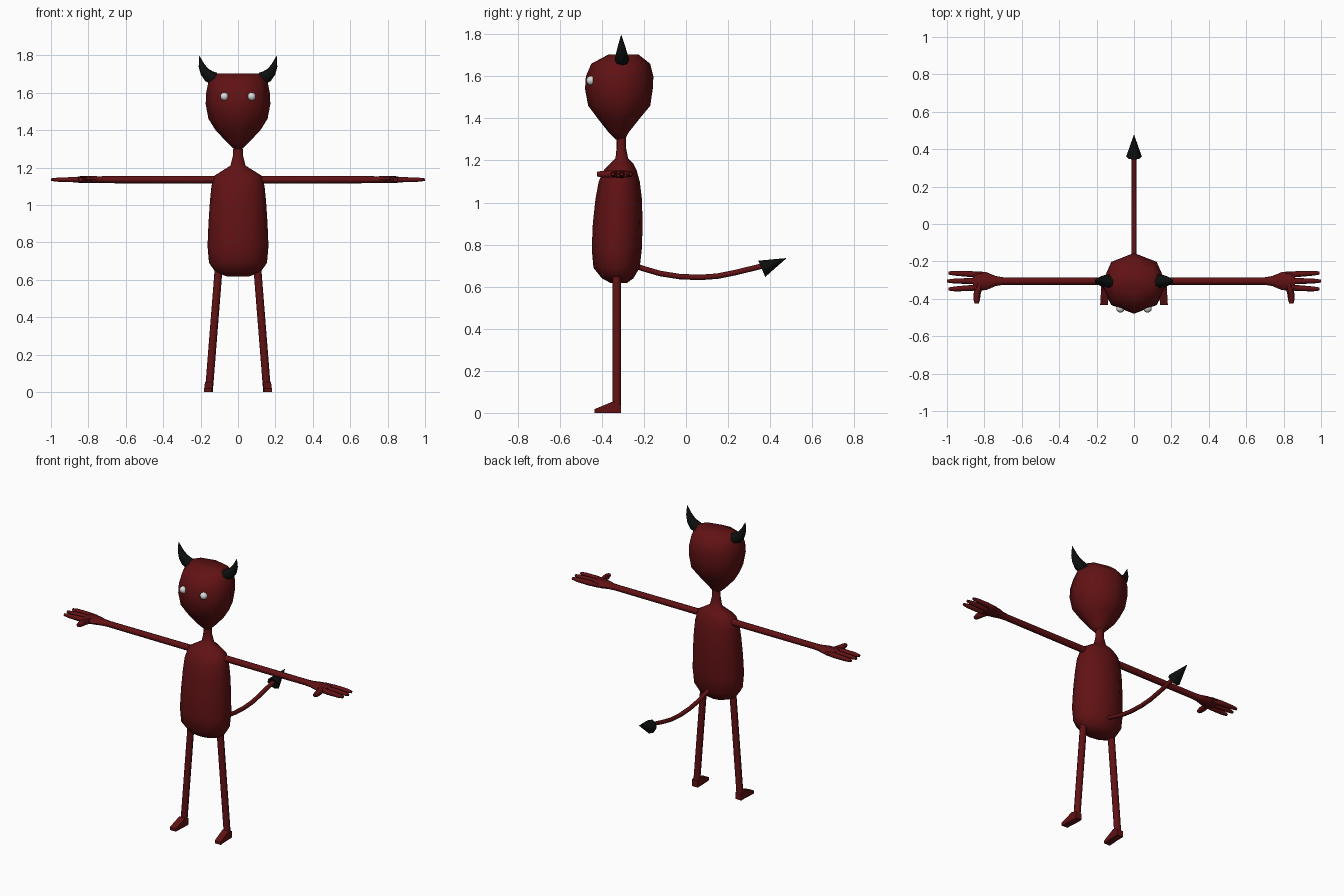
import bpy, bmesh, math
from mathutils import Vector

if "Cube" in bpy.data.objects:
    bpy.data.objects.remove(bpy.data.objects["Cube"])


def material(name, rgb):
    m = bpy.data.materials.new(name)
    m.diffuse_color = (*rgb, 1)
    m.use_nodes = True
    m.node_tree.nodes["Principled BSDF"].inputs["Base Color"].default_value = m.diffuse_color
    return m


RED = material("dark red", (0.12, 0.006, 0.007))
BLACK = material("black", (0.004, 0.005, 0.005))
WHITE = material("eye white", (0.7, 0.7, 0.7))


def finish(bm, name, mat, mirror=False, angle=60):
    bmesh.ops.recalc_face_normals(bm, faces=bm.faces)
    me = bpy.data.meshes.new(name)
    bm.to_mesh(me)
    bm.free()
    me.materials.append(mat)
    ob = bpy.data.objects.new(name, me)
    bpy.context.collection.objects.link(ob)
    bpy.ops.object.select_all(action='DESELECT')
    ob.select_set(True)
    bpy.context.view_layer.objects.active = ob
    bpy.ops.object.shade_smooth_by_angle(angle=math.radians(angle))
    if mirror:
        mod = ob.modifiers.new("mirror", 'MIRROR')
        mod.use_mirror_merge = False
    return ob


def loft(name, rings, mat, sides=8, mirror=False, phase=0.0, angle=60):
    """Skin closed rings given as (centre, half-axis u, half-axis v)."""
    bm = bmesh.new()
    loops = []
    for c, u, v in rings:
        c, u, v = Vector(c), Vector(u), Vector(v)
        ts = [phase + 2 * math.pi * i / sides for i in range(sides)]
        loops.append([bm.verts.new(c + u * math.cos(t) + v * math.sin(t)) for t in ts])
    for a, b in zip(loops, loops[1:]):
        for i in range(sides):
            j = (i + 1) % sides
            bm.faces.new((a[i], a[j], b[j], b[i]))
    bm.faces.new(loops[0])
    bm.faces.new(loops[-1])
    return finish(bm, name, mat, mirror, angle)


def tube(name, pts, radii, mat, **kw):
    """Round tube along a path, in a plane chosen from the path direction."""
    pts = [Vector(p) for p in pts]
    rings = []
    for i, (p, r) in enumerate(zip(pts, radii)):
        d = (pts[min(i + 1, len(pts) - 1)] - pts[max(i - 1, 0)]).normalized()
        side = Vector((0, 1, 0)) if abs(d.y) < 0.7 else Vector((1, 0, 0))
        u = (side - d * side.dot(d)).normalized()
        rings.append((p, u * r, d.cross(u) * r))
    return loft(name, rings, mat, **kw)


def upright(name, profile, sides):
    """Profile rows: height, half width, front y, back y."""
    rings = [((0, (f + b) / 2, z), (w, 0, 0), (0, (b - f) / 2, 0)) for z, w, f, b in profile]
    return loft(name, rings, RED, sides=sides)


# Torso with neck, and head
upright("torso", [
    (0.618, 0.06, -0.36, -0.28), (0.64, 0.12, -0.40, -0.25), (0.69, 0.155, -0.44, -0.22),
    (0.78, 0.163, -0.448, -0.21), (0.90, 0.158, -0.443, -0.206), (1.02, 0.15, -0.43, -0.21),
    (1.10, 0.142, -0.415, -0.22), (1.155, 0.128, -0.39, -0.235), (1.185, 0.08, -0.36, -0.25),
    (1.21, 0.04, -0.335, -0.275), (1.26, 0.028, -0.33, -0.285), (1.32, 0.024, -0.33, -0.285)], 12)
upright("head", [
    (1.30, 0.022, -0.335, -0.29), (1.33, 0.055, -0.365, -0.275), (1.40, 0.12, -0.42, -0.22),
    (1.46, 0.158, -0.465, -0.17), (1.54, 0.173, -0.48, -0.158), (1.60, 0.17, -0.476, -0.155),
    (1.66, 0.158, -0.45, -0.17), (1.703, 0.13, -0.37, -0.225)], 8)

# Eyes
bm = bmesh.new()
bmesh.ops.create_uvsphere(bm, u_segments=12, v_segments=8, radius=0.022)
bmesh.ops.translate(bm, verts=bm.verts, vec=(0.073, -0.452, 1.58))
finish(bm, "eyes", WHITE, mirror=True)

# Horns curving out and up
tube("horns", [(0.125, -0.305, 1.675), (0.155, -0.305, 1.688), (0.178, -0.306, 1.712),
               (0.194, -0.307, 1.745), (0.207, -0.308, 1.797)],
     [0.034, 0.033, 0.026, 0.017, 0.001], BLACK, mirror=True)

# Arms running into flattened palms
AY, AZ = -0.305, 1.135
loft("arms_and_palms", [((x, AY, AZ), (0, w, 0), (0, 0, h)) for x, w, h in
     [(0.08, 0.02, 0.021), (0.70, 0.02, 0.019), (0.74, 0.027, 0.018), (0.79, 0.048, 0.019),
      (0.84, 0.052, 0.019), (0.86, 0.045, 0.015)]], RED, mirror=True)

# Fingers and thumb
for i, k in enumerate((-1, 0, 1)):
    reach = 1.0 if k == 0 else 0.992
    tube(f"finger_{i + 1}", [(0.81, AY + k * 0.031, AZ), (0.88, AY + k * 0.038, AZ),
                             (0.96, AY + k * 0.042, AZ), (reach, AY + k * 0.043, AZ)],
         [0.016, 0.016, 0.013, 0.008], RED, sides=6, mirror=True)
tube("thumb", [(0.825, -0.32, AZ), (0.838, -0.37, AZ), (0.841, -0.405, AZ), (0.841, -0.424, AZ)],
     [0.02, 0.019, 0.017, 0.012], RED, sides=6, mirror=True)

# Legs and wedge feet
loft("legs", [((x, -0.329, z), (0.021, 0, 0), (0, 0.02, 0)) for x, z in
              [(0.155, 0.01), (0.102, 0.68)]], RED, mirror=True)
R2 = math.sqrt(2)
loft("feet", [((x, y, h / 2), (0.021 * R2, 0, 0), (0, 0, h / 2 * R2)) for x, y, h in
              [(0.155, -0.31, 0.04), (0.155, -0.348, 0.054), (0.16, -0.434, 0.018)]],
     RED, sides=4, phase=math.pi / 4, mirror=True, angle=30)

# Tail and its pointed tip
tail = [(-0.27, 0.71), (-0.21, 0.688), (-0.125, 0.663), (-0.03, 0.648), (0.065, 0.644),
        (0.15, 0.65), (0.235, 0.667), (0.30, 0.683), (0.37, 0.70)]
tube("tail", [(0, y, z) for y, z in tail], [0.013] * len(tail), RED)
tube("tail_tip", [(0, 0.36, 0.685), (0, 0.476, 0.735)], [0.042, 0.001], BLACK)
